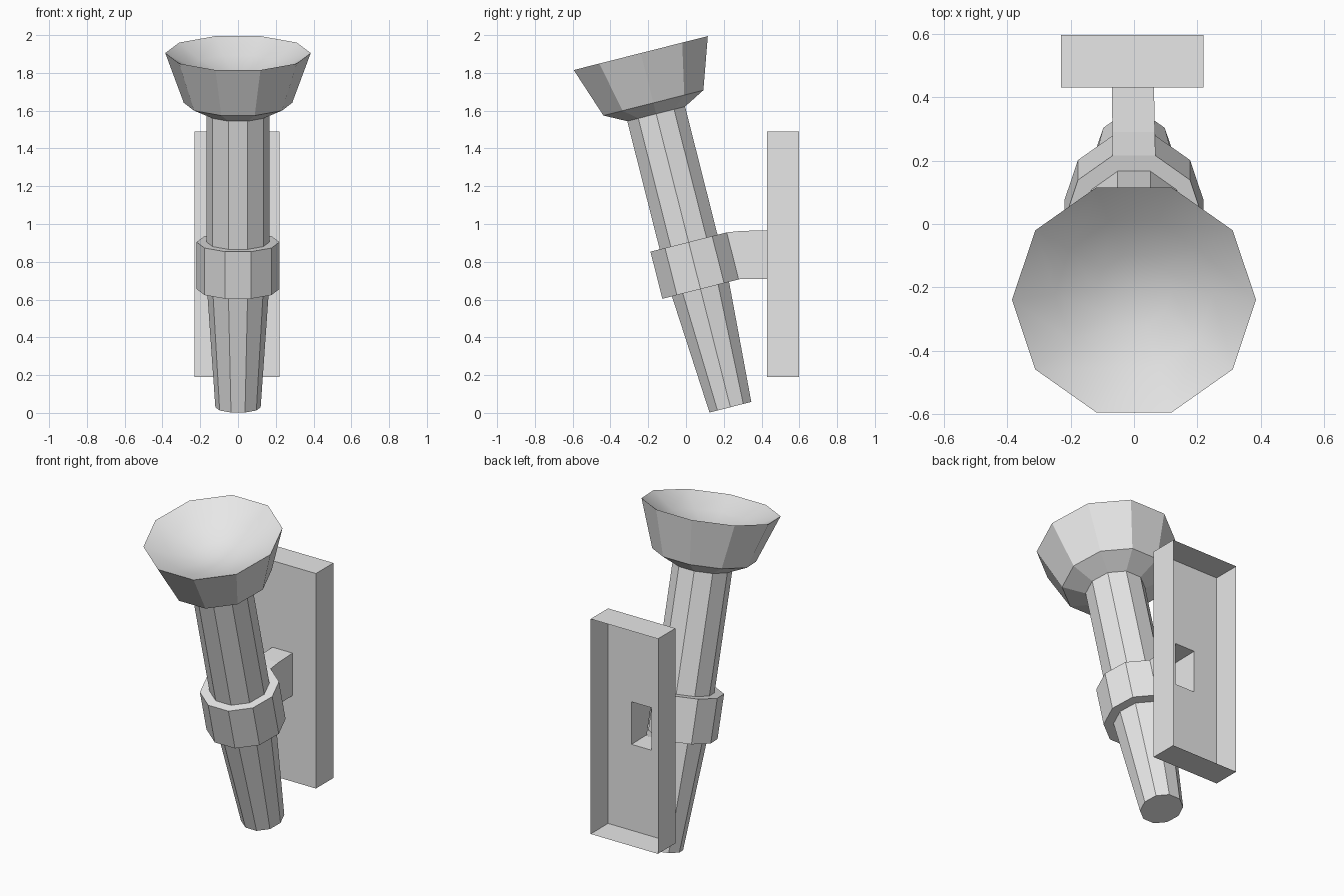
import bpy, bmesh, math
from mathutils import Matrix, Vector

if "Cube" in bpy.data.objects:
    bpy.data.objects.remove(bpy.data.objects["Cube"])

SIDES = 10
# Leaning axis of the torch, starting at the handle's foot
AXIS = Matrix.Translation((0, 0.235, 0.03)) @ Matrix.Rotation(math.radians(14.2), 4, 'X')

grey = bpy.data.materials.new("plain grey")
grey.use_nodes = True
grey.diffuse_color = (0.8, 0.8, 0.8, 1)
grey.node_tree.nodes["Principled BSDF"].inputs["Base Color"].default_value = (0.8, 0.8, 0.8, 1)


def finish(name, bm, smooth=False):
    for f in bm.faces:
        f.smooth = smooth
    mesh = bpy.data.meshes.new(name)
    bm.to_mesh(mesh)
    bm.free()
    mesh.materials.append(grey)
    obj = bpy.data.objects.new(name, mesh)
    bpy.context.collection.objects.link(obj)
    return obj


def ring(bm, radius, height):
    """One ten-sided loop around the leaning axis."""
    step = 2 * math.pi / SIDES
    return [bm.verts.new(AXIS @ Vector((radius * math.cos(i * step),
                                        radius * math.sin(i * step), height)))
            for i in range(SIDES)]


def bridge(bm, lower, upper, skip=None):
    n = len(lower)
    for i in range(n):
        if i != skip:
            j = (i + 1) % n
            bm.faces.new((lower[i], lower[j], upper[j], upper[i]))


def turned(bm, profile):
    loops = [ring(bm, r, h) for r, h in profile]
    for a, b in zip(loops, loops[1:]):
        bridge(bm, a, b)
    return loops


# Handle: tapered grip below the collar, straight shaft above
bm = bmesh.new()
loops = turned(bm, [(0.12, 0), (0.164, 0.645), (0.166, 0.9), (0.166, 1.602)])
bm.faces.new(reversed(loops[0]))
finish("handle", bm)

# Cup: flared shell
bm = bmesh.new()
turned(bm, [(0.166, 1.602), (0.287, 1.662), (0.385, 1.934)])
finish("cup", bm)

# Shallow smooth dish closing the cup
bm = bmesh.new()
loops = turned(bm, [(0.385, 1.934), (0.25, 1.86), (0.12, 1.815)])
for loop in loops:
    loop.reverse()
centre = bm.verts.new(AXIS @ Vector((0, 0, 1.80)))
inner = loops[-1]
for i in range(SIDES):
    bm.faces.new((inner[i - 1], centre, inner[i]))
bmesh.ops.recalc_face_normals(bm, faces=bm.faces)
up = AXIS.to_3x3() @ Vector((0, 0, 1))
bm.normal_update()
bmesh.ops.reverse_faces(bm, faces=[f for f in bm.faces if f.normal.dot(up) < 0])
finish("cup_dish", bm, smooth=True)

# Bracket: collar, hollow arm and open-backed wall plate
bm = bmesh.new()
low_in, low, high, high_in = [ring(bm, r, h) for r, h in
                              [(0.164, 0.645), (0.219, 0.645), (0.219, 0.902), (0.166, 0.902)]]
BACK = 2                      # the collar side that opens into the arm
bridge(bm, low_in, low)
bridge(bm, low, high, skip=BACK)
bridge(bm, high, high_in)


def rectangle(x0, x1, y, z0, z1):
    return [bm.verts.new(p) for p in ((x1, y, z0), (x0, y, z0), (x0, y, z1), (x1, y, z1))]


start = [low[BACK], low[BACK + 1], high[BACK + 1], high[BACK]]
bend = rectangle(-0.068, 0.066, 0.29, 0.71, 0.963)
hole = rectangle(-0.07, 0.063, 0.43, 0.71, 0.967)
front = rectangle(-0.23, 0.22, 0.43, 0.19, 1.49)
back = rectangle(-0.23, 0.22, 0.597, 0.19, 1.49)
for a, b in ((start, bend), (bend, hole), (hole, front), (front, back)):
    bridge(bm, a, b)
finish("wall_bracket", bm)
